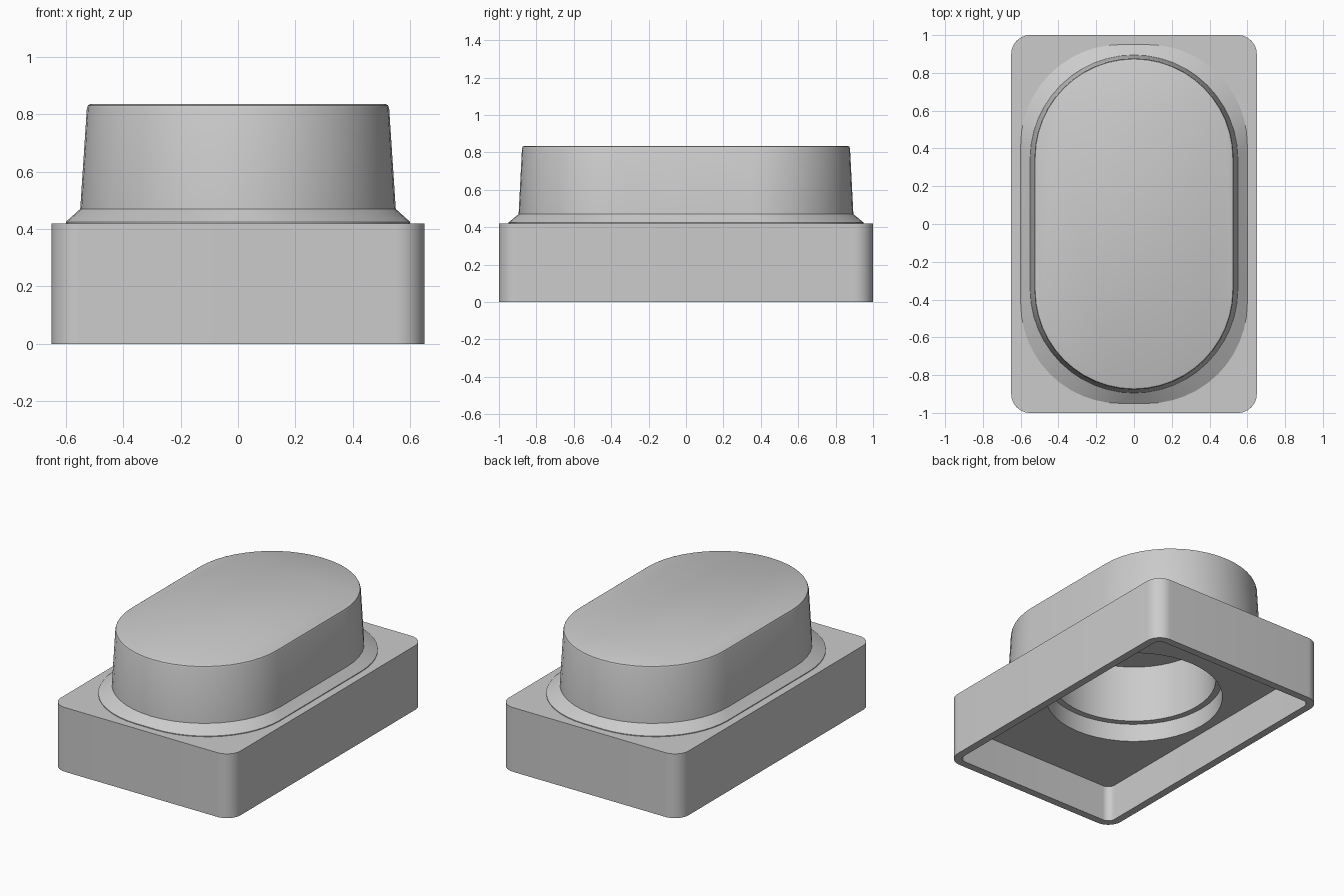
import bpy
import bmesh
from math import cos, sin, pi, radians

cube = bpy.data.objects.get("Cube")
if cube:
    bpy.data.objects.remove(cube, do_unlink=True)

# Single plain grey plastic
grey = bpy.data.materials.new("plain_grey")
grey.use_nodes = True
colour = (0.6, 0.6, 0.6, 1)
grey.diffuse_color = colour
grey.node_tree.nodes["Principled BSDF"].inputs["Base Color"].default_value = colour

ARC_STEPS = 12


def ring(bm, half_x, half_y, radius, z):
    """Rounded rectangle loop; becomes an oval or circle as the radius grows."""
    loop = []
    for corner, (sx, sy) in enumerate([(1, 1), (-1, 1), (-1, -1), (1, -1)]):
        for i in range(ARC_STEPS + 1):
            a = pi / 2 * (corner + i / ARC_STEPS)
            loop.append(bm.verts.new((sx * (half_x - radius) + radius * cos(a),
                                      sy * (half_y - radius) + radius * sin(a), z)))
    return loop


def circle(r, z):
    return (r, r, r, z)


def loft(name, sections):
    """Skin the sections in order and close both ends."""
    bm = bmesh.new()
    loops = [ring(bm, *s) for s in sections]
    for low, high in zip(loops, loops[1:]):
        for i in range(len(low)):
            j = (i + 1) % len(low)
            bm.faces.new((low[i], low[j], high[j], high[i]))
    bm.faces.new(loops[0])
    bm.faces.new(loops[-1])
    bmesh.ops.remove_doubles(bm, verts=bm.verts, dist=0.0001)
    bmesh.ops.recalc_face_normals(bm, faces=bm.faces)
    mesh = bpy.data.meshes.new(name)
    bm.to_mesh(mesh)
    bm.free()
    mesh.materials.append(grey)
    obj = bpy.data.objects.new(name, mesh)
    bpy.context.collection.objects.link(obj)
    bpy.ops.object.select_all(action='DESELECT')
    obj.select_set(True)
    bpy.context.view_layer.objects.active = obj
    bpy.ops.object.shade_smooth_by_angle(angle=radians(30))
    return obj


# Stepped round bore, from its blind end down to the cavity ceiling
bore = [circle(0.50, 0.74), circle(0.50, 0.36),
        circle(0.54, 0.36), circle(0.54, 0.24)]

# Rectangular base: hollow underside, thin rim, outer walls
base = [(0.60, 0.95, 0.05, 0.24), (0.60, 0.95, 0.05, 0),
        (0.65, 1.00, 0.10, 0), (0.65, 1.00, 0.10, 0.42)]

# Sloped collar at the foot of the raised oval
collar = [(0.60, 0.95, 0.53, 0.42), (0.60, 0.95, 0.53, 0.425)]

# Tapered oval block with a softened top edge
block = [(0.55, 0.895, 0.55, 0.47), (0.527, 0.877, 0.527, 0.82),
         (0.523, 0.873, 0.523, 0.831), (0.515, 0.865, 0.515, 0.835)]

loft("hollow_oval_housing", bore + base + collar + block)
